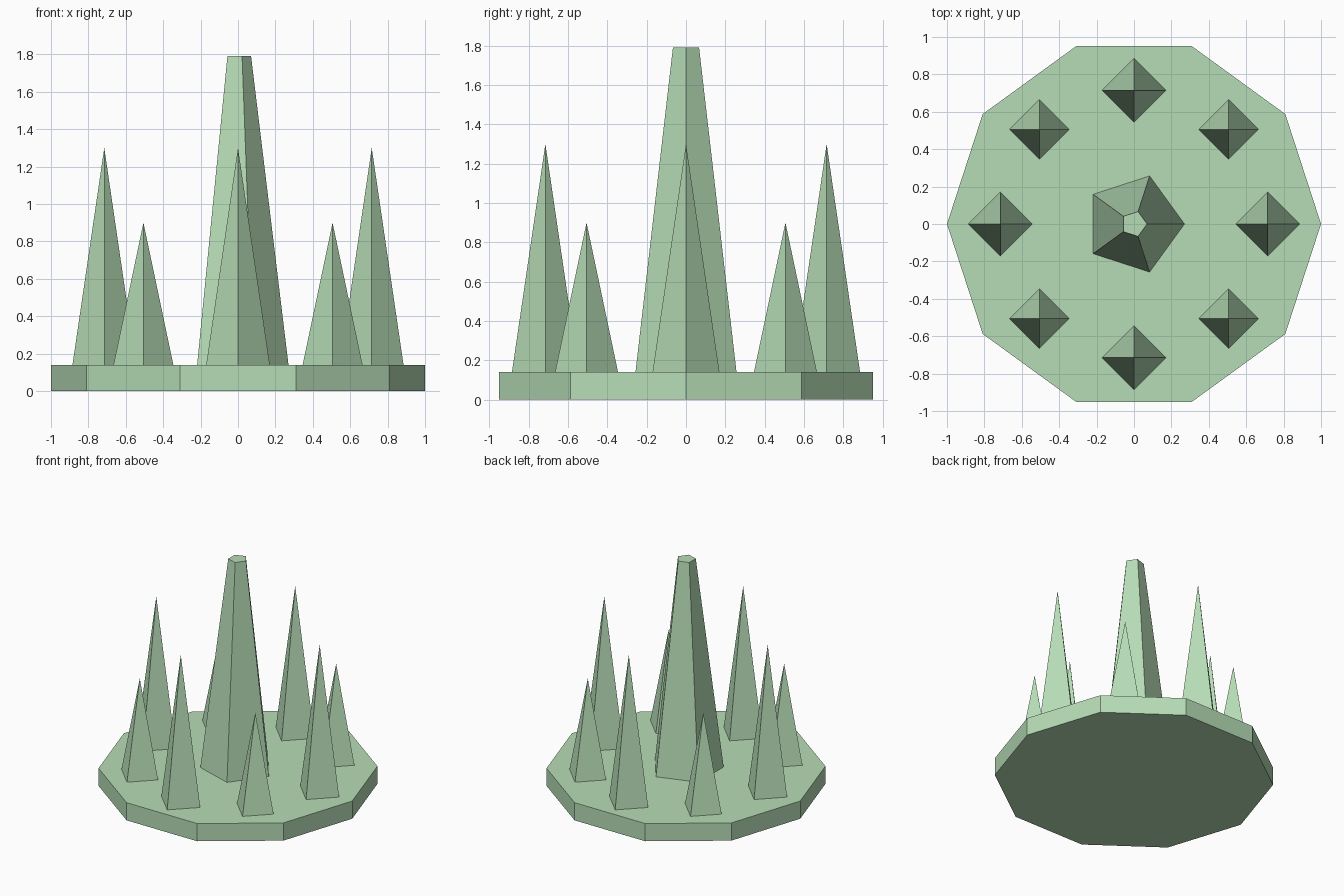
import bpy
import bmesh
from math import cos, sin, pi

cube = bpy.data.objects.get("Cube")
if cube:
    bpy.data.objects.remove(cube, do_unlink=True)

# Single pale green material
green = bpy.data.materials.new("pale_green")
green.use_nodes = True
COLOUR = (0.47, 0.72, 0.47, 1.0)
green.diffuse_color = COLOUR
green.node_tree.nodes["Principled BSDF"].inputs["Base Color"].default_value = COLOUR

BASE_TOP = 0.14


def tapered(name, sides, r_bottom, r_top, z0, z1, x=0.0, y=0.0):
    """Flat-sided frustum, or a pyramid when r_top is zero; first corner on +x."""
    bm = bmesh.new()

    def ring(radius, z):
        return [bm.verts.new((radius * cos(2 * pi * i / sides),
                              radius * sin(2 * pi * i / sides), z))
                for i in range(sides)]

    low = ring(r_bottom, 0)
    bm.faces.new(low[::-1])
    if r_top:
        high = ring(r_top, z1 - z0)
        bm.faces.new(high)
    else:
        tip = bm.verts.new((0, 0, z1 - z0))
    for i in range(sides):
        j = (i + 1) % sides
        if r_top:
            bm.faces.new((low[i], low[j], high[j], high[i]))
        else:
            bm.faces.new((low[i], low[j], tip))

    mesh = bpy.data.meshes.new(name)
    bm.to_mesh(mesh)
    bm.free()
    mesh.materials.append(green)
    obj = bpy.data.objects.new(name, mesh)
    obj.location = (x, y, z0)
    bpy.context.collection.objects.link(obj)
    return obj


# Ten-sided base slab
tapered("base", 10, 1.0, 1.0, 0, BASE_TOP)

# Five-sided central tower with a blunt top
tapered("central_tower", 5, 0.27, 0.07, BASE_TOP, 1.79)

# Ring of eight spikes, tall on the axes and short on the diagonals
RING_RADIUS = 0.715
for k in range(8):
    angle = k * pi / 4
    tall = k % 2 == 0
    tapered(f"{'tall' if tall else 'short'}_spike_{k // 2 + 1}", 4,
            0.17 if tall else 0.16, 0, BASE_TOP, 1.3 if tall else 0.9,
            RING_RADIUS * cos(angle), RING_RADIUS * sin(angle))
